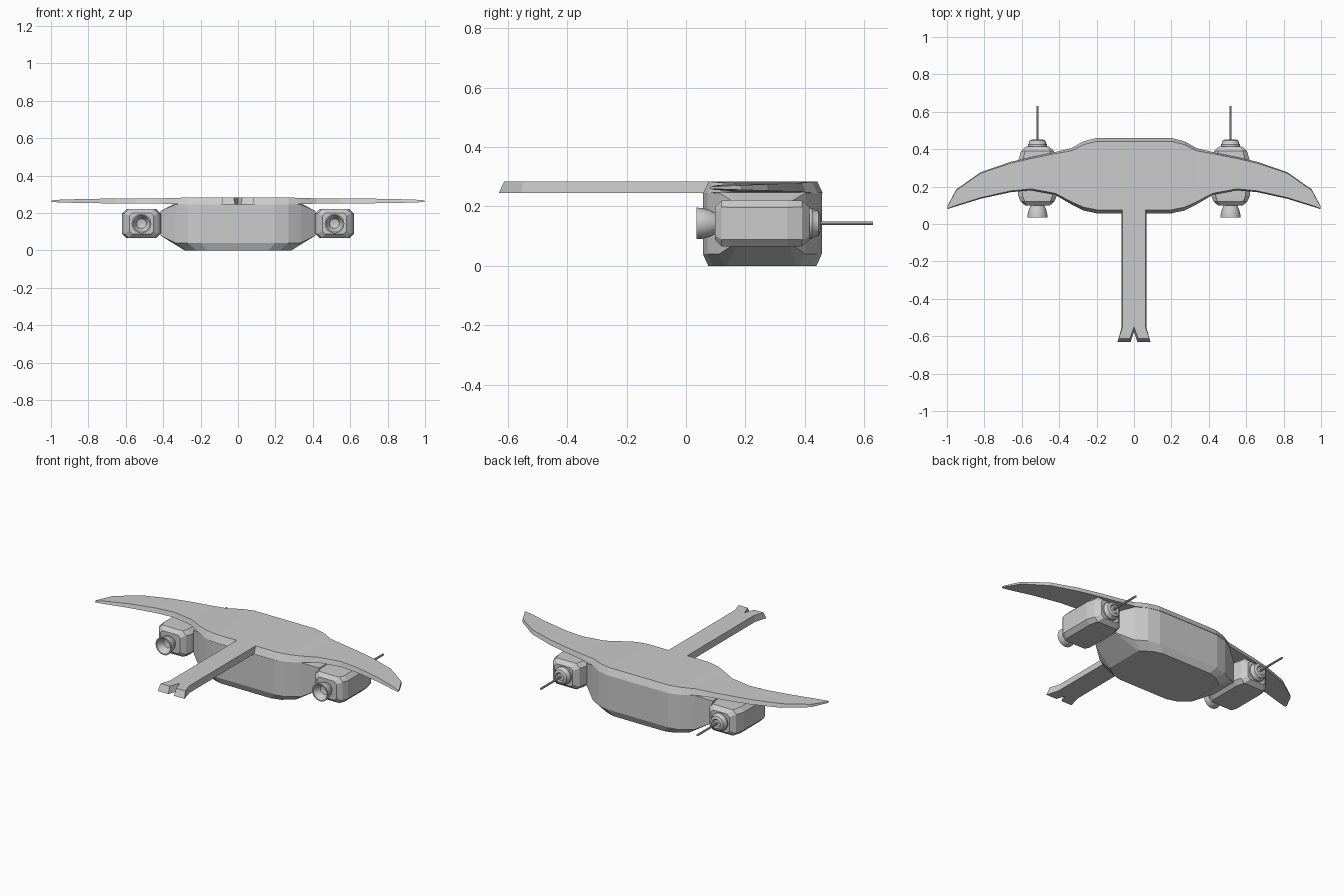
import bpy, bmesh, math

if "Cube" in bpy.data.objects:
    bpy.data.objects.remove(bpy.data.objects["Cube"])


def make(name, rings, mirror=False, closed_caps=True):
    """Skin a list of equal-length point rings into a solid."""
    bm = bmesh.new()
    vs = [[bm.verts.new(p) for p in r] for r in rings]
    n = len(rings[0])
    for a, b in zip(vs, vs[1:]):
        for i in range(n):
            j = (i + 1) % n
            bm.faces.new((a[i], a[j], b[j], b[i]))
    if closed_caps:
        bm.faces.new(vs[0][::-1])
        bm.faces.new(vs[-1])
    bmesh.ops.recalc_face_normals(bm, faces=bm.faces)
    me = bpy.data.meshes.new(name)
    bm.to_mesh(me)
    bm.free()
    ob = bpy.data.objects.new(name, me)
    bpy.context.collection.objects.link(ob)
    if mirror:
        ob.modifiers.new("mirror", 'MIRROR').use_mirror_merge = False
    return ob


def lathe(name, profile, cx, cz, sides=16, smooth=True):
    """Turn (radius, y) points around an axis along y, mirrored in x."""
    rings = [[(cx + r * math.cos(2 * math.pi * i / sides), y,
               cz + r * math.sin(2 * math.pi * i / sides))
              for i in range(sides)] for r, y in profile]
    ob = make(name, rings, mirror=True)
    if smooth:
        bpy.ops.object.select_all(action='DESELECT')
        ob.select_set(True)
        bpy.context.view_layer.objects.active = ob
        bpy.ops.object.shade_smooth_by_angle(angle=math.radians(35))
    return ob


def both_sides(stations):
    return [(-s[0], *s[1:]) for s in reversed(stations)] + stations


# Wing: x, leading y, trailing y, bottom z, top z, top edge inset
wing = both_sides([
    (0.20, 0.46, 0.058, 0.245, 0.284, 0.018),
    (0.27, 0.442, 0.072, 0.245, 0.283, 0.018),
    (0.335, 0.405, 0.105, 0.247, 0.280, 0.014),
    (0.42, 0.385, 0.155, 0.250, 0.278, 0.009),
    (0.55, 0.358, 0.180, 0.250, 0.278, 0.008),
    (0.66, 0.332, 0.170, 0.251, 0.277, 0.007),
    (0.82, 0.277, 0.135, 0.253, 0.275, 0.006),
    (0.95, 0.185, 0.095, 0.256, 0.271, 0.005),
    (0.998, 0.095, 0.080, 0.259, 0.267, 0.003),
])
make("wing", [[(x, le, b), (x, te, b), (x, te + i, t), (x, le - i, t)]
              for x, le, te, b, t, i in wing])

# Hull: half length in x, y and height rings stacked from keel to deck
plan = [(0.20, 0.0), (0.27, 0.016), (0.335, 0.055)]


def hull_ring(z, sx, inset, tip_x, tip_z):
    half = [(x * sx, 0.2 - o - inset, z) for x, o in plan]
    half.append((tip_x, 0.085 if tip_x > 0.35 else 0.135 - inset, tip_z))
    front = [(x, 0.257 + y, h) for x, y, h in half]
    back = [(x, 0.257 - y, h) for x, y, h in reversed(half)]
    right = front + back
    return right + [(-x, y, h) for x, y, h in reversed(right)]


make("hull", [hull_ring(0.0, 0.82, 0.018, 0.285, 0.0),
              hull_ring(0.04, 1.0, 0.0, 0.415, 0.08),
              hull_ring(0.245, 1.0, 0.0, 0.415, 0.21),
              hull_ring(0.255, 0.96, 0.015, 0.33, 0.255)])

# Tail boom with a forked end, wider underneath
outline = [(0.062, 0.12), (0.062, -0.55), (0.082, -0.612), (0.022, -0.612),
           (0, -0.55), (-0.022, -0.612), (-0.082, -0.612), (-0.062, -0.55),
           (-0.062, 0.12)]
low = [(0.066, 0.12), (0.066, -0.552), (0.088, -0.63), (0.018, -0.63),
       (0, -0.575), (-0.018, -0.63), (-0.088, -0.63), (-0.066, -0.552),
       (-0.066, 0.12)]
make("tail_boom", [[(x, y, 0.245) for x, y in low],
                   [(x, y, 0.284) for x, y in outline]])

# Engine pods: chamfered boxes tapering at both ends
PX, PZ = 0.516, 0.143


def pod_ring(y, w, h, c):
    pts = [(w, h - c), (w - c, h), (c - w, h), (-w, h - c),
           (-w, c - h), (c - w, -h), (w - c, -h), (w, c - h)]
    return [(PX + x, y, PZ + z) for x, z in pts]


make("engine_pod", [pod_ring(0.098, 0.065, 0.056, 0.015),
                    pod_ring(0.12, 0.09, 0.077, 0.022),
                    pod_ring(0.15, 0.103, 0.078, 0.024),
                    pod_ring(0.34, 0.103, 0.078, 0.024),
                    pod_ring(0.39, 0.088, 0.077, 0.022),
                    pod_ring(0.415, 0.06, 0.056, 0.015)], mirror=True)

# Hollow exhaust bells, hubs and long thin rods
lathe("exhaust_bell", [(0.03, 0.11), (0.036, 0.098), (0.046, 0.078),
                       (0.052, 0.055), (0.053, 0.036), (0.046, 0.036),
                       (0.026, 0.075), (0.004, 0.08)], PX, PZ)
lathe("hub", [(0.052, 0.405), (0.052, 0.424), (0.046, 0.43),
              (0.042, 0.446), (0.028, 0.452), (0.022, 0.445),
              (0.004, 0.445)], PX, PZ)
lathe("rod", [(0.006, 0.43), (0.006, 0.63)], PX, PZ, sides=8)
